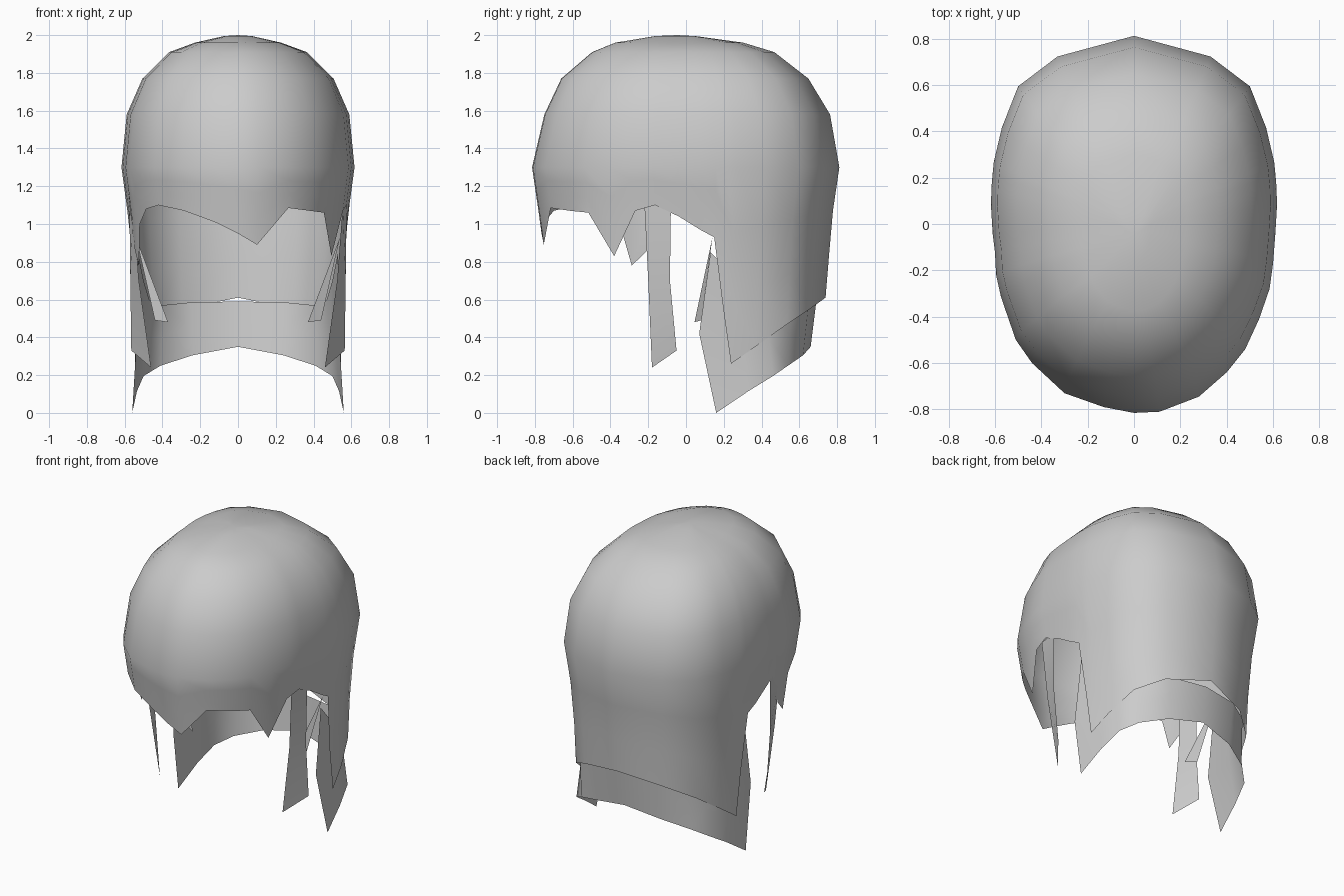
import bpy

if "Cube" in bpy.data.objects:
    bpy.data.objects.remove(bpy.data.objects["Cube"])

grey = bpy.data.materials.new("light_grey")
grey.diffuse_color = (0.6, 0.6, 0.6, 1)
grey.use_nodes = True
grey.node_tree.nodes["Principled BSDF"].inputs["Base Color"].default_value = grey.diffuse_color


def make(name, verts, faces, mirror=False):
    me = bpy.data.meshes.new(name)
    me.from_pydata(verts, [], faces)
    me.materials.append(grey)
    for p in me.polygons:
        p.use_smooth = True
    ob = bpy.data.objects.new(name, me)
    bpy.context.collection.objects.link(ob)
    if mirror:
        ob.modifiers.new("mirror", 'MIRROR').merge_threshold = 0.001
    return ob


def grid_faces(cols, rows, closed=False):
    return [(c * rows + r, c * rows + r + 1,
             (c + 1) % cols * rows + r + 1, (c + 1) % cols * rows + r)
            for c in range(cols if closed else cols - 1) for r in range(rows - 1)]


# Vertical profile: height, width scale, front scale, back scale
PROFILE = [(1.995, .12, .2, .06), (1.96, .37, .46, .37), (1.91, .59, .61, .57),
           (1.77, .82, .81, .79), (1.58, .955, .92, .93), (1.30, 1, 1, .99),
           (1.05, .945, .955, .945), (.9, .92, .93, .93), (.6, .9, .92, .9),
           (.2, .9, .9, .88)]


def scales(z):
    for a, b in zip(PROFILE, PROFILE[1:]):
        if z >= b[0]:
            t = (a[0] - z) / (a[0] - b[0])
            return [p + (q - p) * t for p, q in zip(a[1:], b[1:])]
    return PROFILE[-1][1:]


# Outline columns: x, y at the widest ring, and height of the jagged hem
front_right = [(0, -.815, .95), (.11, -.81, .89), (.28, -.745, 1.085), (.40, -.64, 1.07),
               (.48, -.54, 1.06), (.54, -.41, .83), (.585, -.28, 1.07), (.60, -.17, 1.1)]
back_right = [(.61, -.04, 1.04), (.617, .08, .97), (.615, .16, .93), (.61, .22, .55),
              (.605, .27, .26), (.57, .42, .355), (.50, .60, .47), (.33, .73, .55)]
front_left = [(-.60, -.12, 1.08), (-.595, -.22, .86), (-.575, -.31, .78), (-.555, -.37, 1.0),
              (-.51, -.5, 1.08), (-.44, -.6, 1.1), (-.3, -.73, 1.07), (-.13, -.79, 1.01)]
columns = (front_right + back_right + [(0, .82, .61)]
           + [(-x, y, z) for x, y, z in reversed(back_right)] + front_left)

# Main hair shell
verts = []
for x, y, hem in columns:
    heights = [p[0] for p in PROFILE[:6]] + [1.3 + (hem - 1.3) * t for t in (.33, .67, 1)]
    for z in heights:
        sx, sf, sb = scales(z)
        verts.append((x * sx, y * (sf if y < 0 else sb), z))
rows = 9
faces = grid_faces(len(columns), rows, True)
verts.append((0, -.05, 2.0))
n = len(columns)
faces += [(n * rows, c * rows, (c + 1) % n * rows) for c in range(n)]
make("hair_shell", verts, faces)

# Under layer at the nape: top, middle, bottom of each column
nape = [((.53, .13, .85), (.535, .07, .42), (.56, .16, 0)),
        ((.50, .28, .70), (.515, .30, .40), (.535, .33, .115)),
        ((.47, .42, .60), (.485, .44, .40), (.50, .46, .195)),
        ((.40, .56, .57), (.405, .55, .41), (.41, .54, .25)),
        ((.25, .65, .585), (.245, .635, .445), (.24, .62, .305)),
        ((0, .69, .59), (0, .675, .47), (0, .66, .35))]
make("nape_layer", [v for c in nape for v in c], grid_faces(6, 3), True)

# Long side locks
lock = [(.555, -.22, 1.1), (.525, -.2, .7), (.46, -.18, .24),
        (.575, -.08, 1.1), (.57, -.085, .7), (.565, -.05, .33)]
make("side_lock", lock, grid_faces(2, 3), True)

# Short pointed wisps behind the locks
make("wisp", [(.54, .14, .93), (.37, .045, .48), (.44, .08, .49)], [(0, 1, 2)], True)
